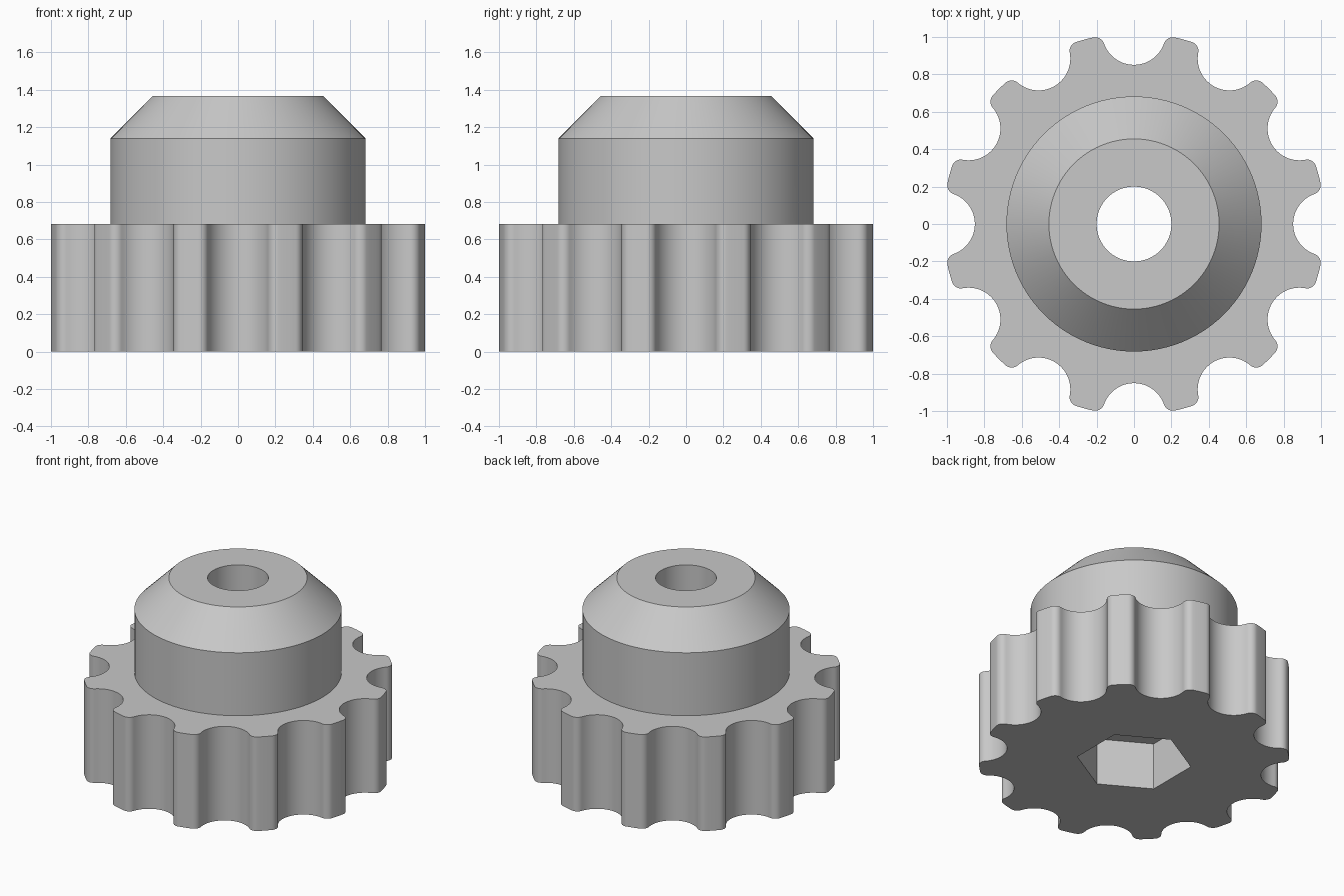
import bpy, bmesh
from math import sin, cos, acos, atan2, pi, radians
from mathutils import Vector

if "Cube" in bpy.data.objects:
    bpy.data.objects.remove(bpy.data.objects["Cube"], do_unlink=True)

LOBES = 12
TIP_R = 1.021        # outer radius of the grip
SCOOP_R = 0.17       # radius of each finger scallop
ROUND_R = 0.05       # rounding of the lobe corners
GRIP_H = 0.683
SHOULDER_Z, TOP_Z = 1.14, 1.367
HUB_R, CROWN_R, BORE_R = 0.682, 0.455, 0.2
HEX_R = 0.379

grey = bpy.data.materials.new("mid grey")
grey.use_nodes = True
grey.diffuse_color = (0.58, 0.58, 0.58, 1)
grey.node_tree.nodes["Principled BSDF"].inputs["Base Color"].default_value = grey.diffuse_color


def make_object(name, bm):
    bmesh.ops.recalc_face_normals(bm, faces=bm.faces)
    mesh = bpy.data.meshes.new(name)
    bm.to_mesh(mesh)
    bm.free()
    mesh.materials.append(grey)
    obj = bpy.data.objects.new(name, mesh)
    bpy.context.collection.objects.link(obj)
    return obj


def stack(name, rings):
    """Solid through a list of (outline, height) rings with equal point counts."""
    bm = bmesh.new()
    loops = [[bm.verts.new((x, y, z)) for x, y in outline] for outline, z in rings]
    for low, high in zip(loops, loops[1:]):
        n = len(low)
        for i in range(n):
            j = (i + 1) % n
            bm.faces.new((low[i], low[j], high[j], high[i]))
    bm.faces.new(loops[0])
    bm.faces.new(loops[-1])
    return make_object(name, bm)


def polygon(radius, sides, turn=0.0):
    return [(radius * cos(turn + 2 * pi * i / sides), radius * sin(turn + 2 * pi * i / sides))
            for i in range(sides)]


def arc(centre, radius, start, end, steps):
    return [centre + radius * Vector((cos(a), sin(a)))
            for a in (start + (end - start) * i / steps for i in range(steps + 1))]


def grip_outline():
    # Half a lobe: scallop arc, then a tangent rounding up to the outer circle
    scoop = Vector((TIP_R, 0))
    d = TIP_R - ROUND_R
    reach = SCOOP_R + ROUND_R
    tilt = acos((d * d + TIP_R ** 2 - reach ** 2) / (2 * d * TIP_R))
    corner = d * Vector((cos(tilt), sin(tilt)))
    to_corner = corner - scoop
    meet = atan2(to_corner.y, to_corner.x)
    half = arc(scoop, SCOOP_R, pi, meet, 14)
    half += arc(corner, ROUND_R, meet - pi, tilt - 2 * pi if meet - pi < -pi else tilt, 8)[1:]
    half += arc(Vector((0, 0)), TIP_R, tilt, pi / LOBES, 2)[1:]
    # Mirror across the lobe's centre line, then repeat around the axis
    turn = 2 * pi / LOBES
    mirror = [Vector((p.x * cos(turn) + p.y * sin(turn), p.x * sin(turn) - p.y * cos(turn)))
              for p in reversed(half[1:-1])]
    lobe = half + mirror
    return [(p.x * cos(k * turn) - p.y * sin(k * turn), p.x * sin(k * turn) + p.y * cos(k * turn))
            for k in range(LOBES) for p in lobe]


def combine(target, tool, operation):
    mod = target.modifiers.new(operation.lower(), 'BOOLEAN')
    mod.operation = operation
    mod.solver = 'EXACT'
    mod.object = tool
    tool.hide_render = True
    bpy.context.view_layer.objects.active = target
    bpy.ops.object.modifier_apply(modifier=mod.name)
    bpy.data.objects.remove(tool, do_unlink=True)


# Scalloped grip with the chamfered round hub on top
knob = stack("scalloped_knob", [(grip_outline(), 0), (grip_outline(), GRIP_H)])
hub = stack("hub", [(polygon(HUB_R, 96), GRIP_H / 2), (polygon(HUB_R, 96), SHOULDER_Z),
                    (polygon(CROWN_R, 96), TOP_Z)])
combine(knob, hub, 'UNION')

# Round through bore and hexagonal nut pocket underneath
bore = stack("bore_cutter", [(polygon(BORE_R, 64), -0.2), (polygon(BORE_R, 64), TOP_Z + 0.2)])
combine(knob, bore, 'DIFFERENCE')
pocket = stack("nut_pocket_cutter", [(polygon(HEX_R, 6, pi / 6), -0.2),
                                     (polygon(HEX_R, 6, pi / 6), GRIP_H / 2)])
combine(knob, pocket, 'DIFFERENCE')

# Smooth curves, crisp edges
bpy.ops.object.select_all(action='DESELECT')
knob.select_set(True)
bpy.context.view_layer.objects.active = knob
bpy.ops.object.shade_smooth_by_angle(angle=radians(30))
